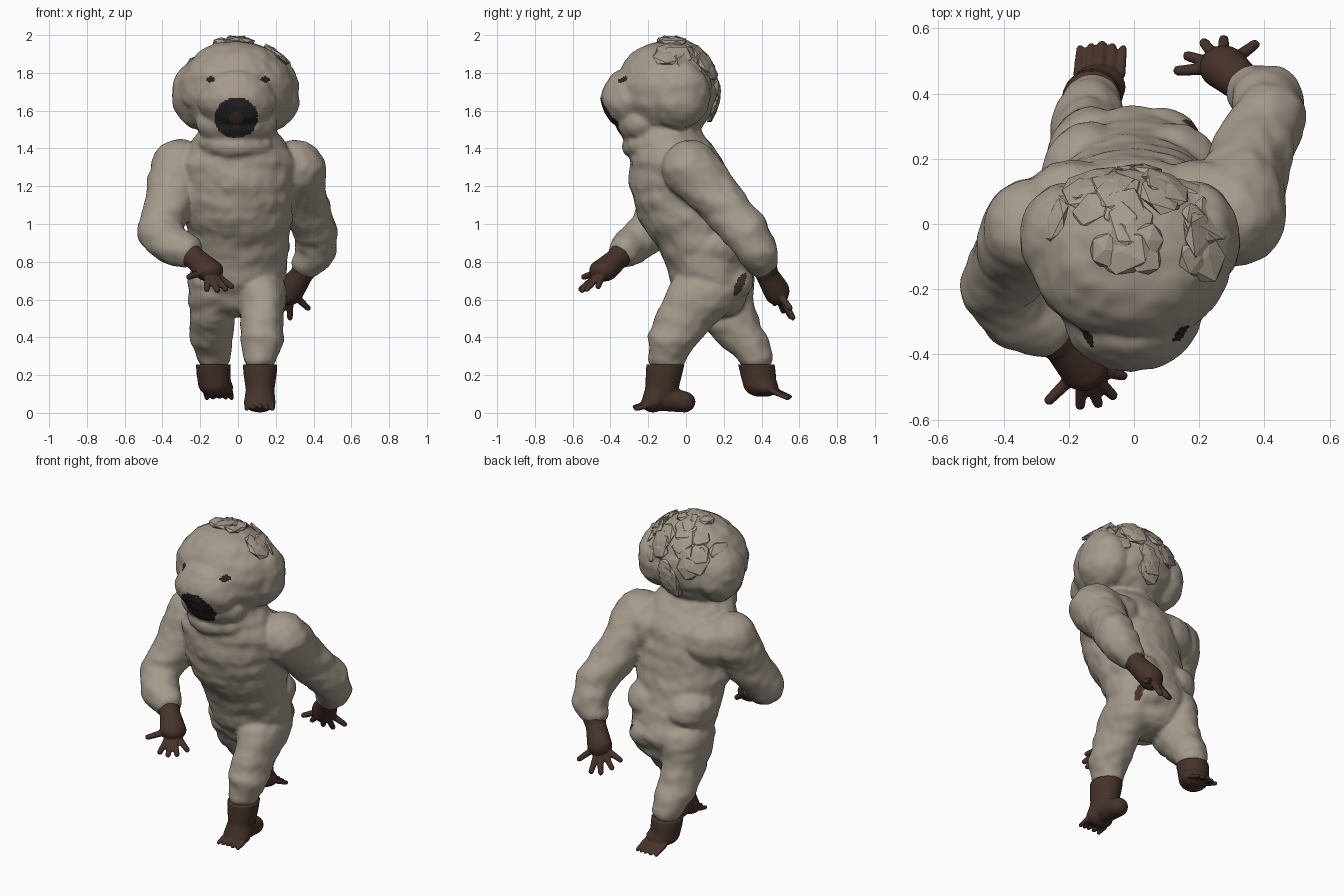
import bpy, bmesh, math, random
from mathutils import Vector, Matrix, noise

if "Cube" in bpy.data.objects:
    bpy.data.objects.remove(bpy.data.objects["Cube"])
random.seed(4)


def material(name, rgb):
    mat = bpy.data.materials.new(name)
    mat.use_nodes = True
    mat.diffuse_color = (*rgb, 1)
    mat.node_tree.nodes["Principled BSDF"].inputs["Base Color"].default_value = (*rgb, 1)
    mat.roughness = 0.9
    return mat


FUR = material("fur", (0.375, 0.325, 0.265))
SKIN = material("brown skin", (0.062, 0.032, 0.024))
DARK = material("dark mouth", (0.018, 0.018, 0.018))


def chain(bm, rows):
    """Sweep a blob through rows of (x, y, z, radius) or (x, y, z, rx, ry, rz)."""
    rows = [Vector(r if len(r) == 6 else (*r, r[3], r[3])) for r in rows]
    spots = [rows[-1]]
    for a, b in zip(rows, rows[1:]):
        gap = (Vector(b[:3]) - Vector(a[:3])).length
        steps = max(1, math.ceil(gap / (0.3 * min(min(a[3:]), min(b[3:])))))
        spots += [a.lerp(b, i / steps) for i in range(steps)]
    for s in spots:
        place = Matrix.Translation(s[:3]) @ Matrix.Diagonal((*s[3:], 1))
        bmesh.ops.create_icosphere(bm, subdivisions=3, radius=1, matrix=place)


def add_object(name, bm, mats):
    mesh = bpy.data.meshes.new(name)
    bm.to_mesh(mesh)
    bm.free()
    obj = bpy.data.objects.new(name, mesh)
    bpy.context.scene.collection.objects.link(obj)
    for m in mats:
        mesh.materials.append(m)
    return obj


def fuse(name, chains, mats, voxel, smoothing):
    """Merge all blobs of one part into a single smooth skin."""
    bm = bmesh.new()
    for rows in chains:
        chain(bm, rows)
    obj = add_object(name, bm, [])
    remesh = obj.modifiers.new("merge", "REMESH")
    remesh.mode = "VOXEL"
    remesh.voxel_size = voxel
    smooth = obj.modifiers.new("soften", "SMOOTH")
    smooth.factor = 0.5
    smooth.iterations = smoothing
    result = bpy.data.meshes.new_from_object(
        obj.evaluated_get(bpy.context.evaluated_depsgraph_get()))
    obj.modifiers.clear()
    obj.data = result
    result.materials.clear()
    for m in mats:
        result.materials.append(m)
    result.polygons.foreach_set("material_index", [0] * len(result.polygons))
    result.shade_smooth()
    return obj


# Furry body: torso with folds, head, limbs
torso = [(0, .15, .6, .2, .17, .1), (0, .14, .7, .25, .22, .1),
         (0, .1, .83, .27, .22, .1), (0, .05, .94, .27, .24, .08),
         (0, .0, 1.05, .295, .262, .1), (0, -.035, 1.2, .305, .262, .1),
         (0, -.05, 1.32, .32, .25, .1), (0, -.08, 1.4, .26, .22, .09),
         (0, -.12, 1.48, .21, .19, .1)]
buttocks = [[(s * .11 - .02, .165, .69, .14, .195, .13)] for s in (-1, 1)]
lower_back = [[(s * .13 - .01, .14, .87, .15, .175, .13)] for s in (-1, 1)]
shoulder_blades = [[(s * .19, .03, 1.27, .18, .17, .15)] for s in (-1, 1)]
cranium = [(-.01, -.1, 1.71, .31, .27, .265)]
crown = [(-.03, -.07, 1.91, .14, .12, .07)]
muzzle = [(-.01, -.28, 1.66, .21, .172, .165)]
jaw = [(-.01, -.23, 1.53, .215, .14, .12)]
throat = [(-.01, -.2, 1.42, .2, .135, .1)]
cheeks = [[(s * .2 - .01, -.04, 1.69, .14, .17, .19)] for s in (-1, 1)]
right_arm = [(-.31, -.01, 1.29, .158), (-.36, -.09, 1.13, .13), (-.42, -.19, .97, .118),
             (-.35, -.28, .89, .108), (-.28, -.32, .86, .088)]
left_arm = [(.305, .03, 1.29, .158), (.345, .165, 1.13, .13), (.415, .325, .95, .118),
            (.41, .375, .86, .108), (.37, .4, .8, .088)]
left_leg = [(.12, .1, .64, .14, .2, .12), (.13, .02, .53, .12, .175, .1),
            (.125, -.07, .4, .115, .13, .1), (.117, -.1, .3, .092, .104, .08)]
right_leg = [(-.13, .17, .64, .13, .19, .12), (-.14, .21, .53, .12, .165, .1),
             (-.14, .3, .4, .113, .124, .1), (-.13, .365, .3, .093, .096, .08)]
body = fuse("furry_body", [torso, *buttocks, *lower_back, *shoulder_blades, cranium, crown,
                           muzzle, jaw, throat, *cheeks, right_arm, left_arm,
                           left_leg, right_leg], [FUR, SKIN, DARK], .011, 6)


def oval(a, b, ca, cb, ra, rb):
    return ((a - ca) / ra) ** 2 + ((b - cb) / rb) ** 2


# Lumpy fur with mostly horizontal folds
shifts = []
for v in body.data.vertices:
    p = v.co
    fold = noise.noise(Vector((p.x * 5, p.y * 5, p.z * 12)))
    lump = noise.noise(p * 18)
    shifts.append(p + v.normal * (fold * .012 + lump * .005))
for v, p in zip(body.data.vertices, shifts):
    v.co = p

# Mouth, tongue, eyes and bare hip patch
for f in body.data.polygons:
    x, y, z = f.center
    grain = noise.noise(f.center * 40)
    ragged = 1 + .35 * grain
    if y < -.28 and z > 1.4:
        if oval(x, z, -.01, 1.555, .035, .045) < ragged:
            f.material_index = 1
        elif oval(x, z, -.01, 1.562, .115, .108) < 1 + .1 * grain:
            f.material_index = 2
        elif oval(abs(x), z, .145, 1.765, .024, .016) < ragged:
            f.material_index = 2
    elif x > .1 and oval(y - .4 * (z - .68), z, .285, .68, .022, .06) < ragged and z < .8:
        f.material_index = 1

# Overlapping tufts on the crown and the back of the head
bm = bmesh.new()
centre, size = Vector((-.01, -.1, 1.71)), Vector((.31, .27, .265))
made = 0
while made < 30:
    d = Vector([random.gauss(0, 1) for _ in range(3)]).normalized()
    if d.y * .9 + d.z * .6 + d.x * .15 < .5 or d.z < -.4:
        continue
    made += 1
    normal = Vector([a / b for a, b in zip(d, size)]).normalized()
    tilt = Vector([random.uniform(-.15, .15) for _ in range(3)])
    turn = (normal + tilt).to_track_quat("Z", "Y").to_matrix().to_4x4()
    width = random.uniform(.07, .1)
    place = (Matrix.Translation(centre + d * size * .985) @ turn
             @ Matrix.Rotation(random.uniform(0, 6), 4, "Z")
             @ Matrix.Diagonal((width, width * .8, .022, 1)))
    bmesh.ops.create_icosphere(bm, subdivisions=1, radius=1, matrix=place)
for i in range(4):
    place = (Matrix.Translation((-.09 + i * .045, -.08 + .03 * (i % 2), 1.965))
             @ Matrix.Rotation(random.uniform(-.5, .5), 4, "Y")
             @ Matrix.Diagonal((.05, .06, .024, 1)))
    bmesh.ops.create_icosphere(bm, subdivisions=1, radius=1, matrix=place)
add_object("head_tufts", bm, [FUR])


# Hands: wrist and palm, then a straight finger to each tip
def hand(name, arm, tips):
    palm = Vector(arm[-1][:3])
    fingers = []
    for tip in tips:
        root = palm.lerp(Vector(tip), .4)
        fingers.append([(*root, .02), (*tip, .016)])
    fuse(name, [arm, *fingers], [SKIN], .007, 2)


hand("right_hand", [(-.28, -.32, .86, .07), (-.22, -.37, .81, .06),
                    (-.155, -.435, .755, .078, .078, .06)],
     [(-.26, -.54, .72), (-.165, -.555, .655), (-.11, -.55, .65),
      (-.065, -.525, .655), (-.035, -.465, .67)])
hand("left_hand", [(.37, .41, .79, .07), (.335, .43, .73, .06),
                   (.275, .48, .645, .075, .068, .075)],
     [(.37, .55, .555), (.275, .565, .505), (.215, .555, .51),
      (.165, .515, .54), (.135, .47, .58)])


# Feet: ankle, sole and five toes, trimmed level at the fur line
def foot(name, chains, first, spacing, step):
    toes = []
    for i in range(5):
        arc = abs(i - 2) * .006
        root = Vector(first) + Vector((i * spacing, 0, -arc))
        tip = root + Vector(step) * (1 - arc * 12)
        toes.append([(*root, .015), (*tip, .0125)])
    obj = fuse(name, [*chains, *toes], [SKIN], .007, 2)
    bm = bmesh.new()
    bm.from_mesh(obj.data)
    bmesh.ops.bisect_plane(bm, geom=bm.verts[:] + bm.edges[:] + bm.faces[:],
                           plane_co=(0, 0, .255), plane_no=(0, 0, 1), clear_outer=True)
    rim = [e for e in bm.edges if e.is_boundary]
    bmesh.ops.holes_fill(bm, edges=rim, sides=0)
    bm.to_mesh(obj.data)
    bm.free()


foot("left_foot",
     [[(.117, -.1, .32, .094, .107, .08), (.117, -.115, .22, .09, .098, .08),
       (.117, -.13, .12, .076, .088, .07), (.115, -.175, .055, .085, .062, .053)],
      [(.117, -.13, .08, .07), (.115, -.01, .058, .06, .06, .056)]],
     (.047, -.21, .047), .034, (0, -.062, -.015))
foot("right_foot",
     [[(-.13, .36, .32, .095, .099, .08), (-.13, .38, .22, .092, .095, .08),
       (-.125, .39, .16, .088, .09, .075), (-.11, .42, .135, .085, .07, .05)]],
     (-.172, .46, .125), .033, (.008, .09, -.04))
